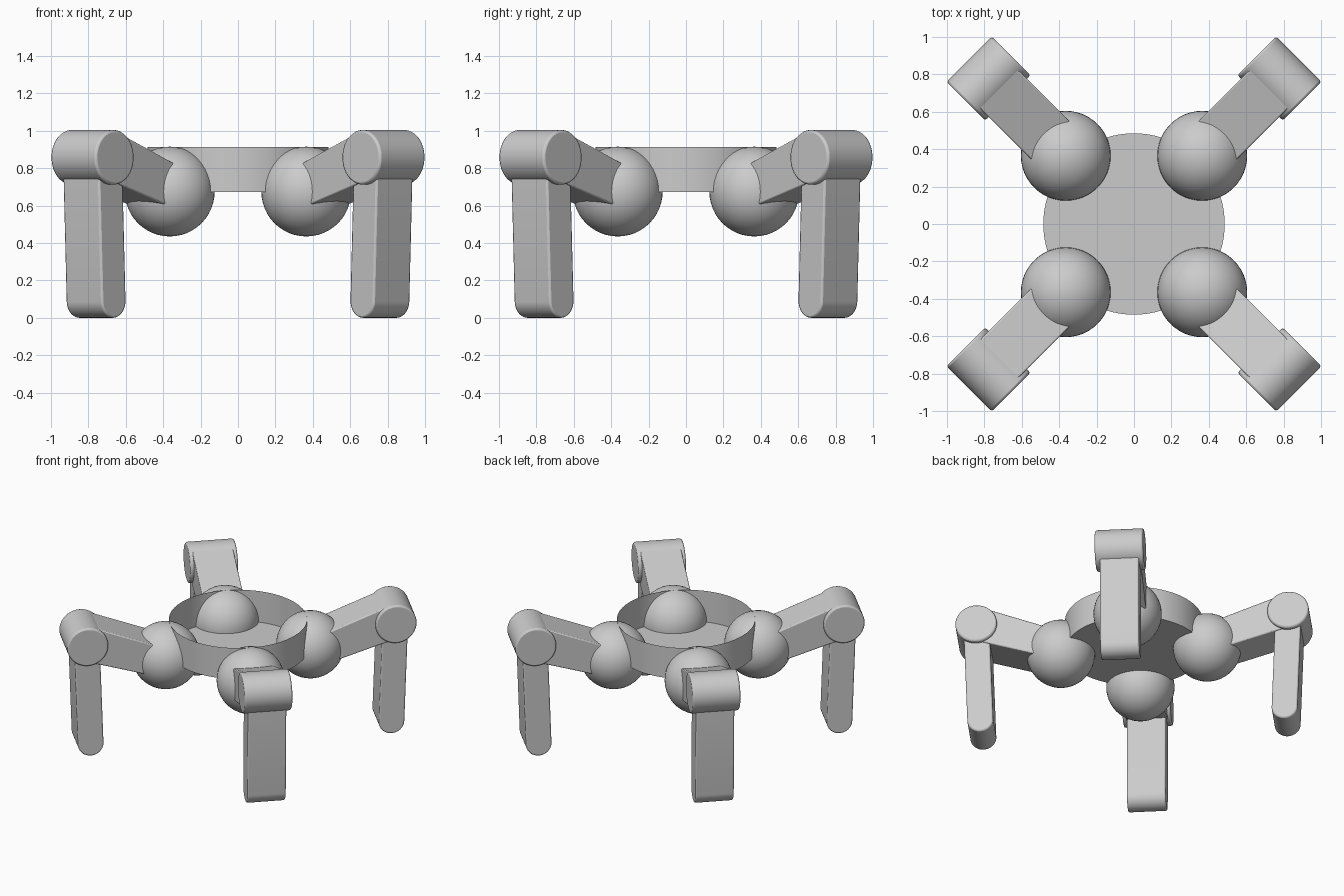
import bpy, bmesh, math
from mathutils import Matrix

if "Cube" in bpy.data.objects:
    bpy.data.objects.remove(bpy.data.objects["Cube"])

BALL_R = 0.516      # radial distance of the hip balls
KNEE = (1.10, 0.858)  # knee centre as (radius, height)
FOOT = (1.073, 0.091)


def make(name, bm, angle=0.0, bevel=0.0):
    """Turn a bmesh into a smooth object spun about z, with optional edge bevel."""
    bmesh.ops.recalc_face_normals(bm, faces=bm.faces)
    me = bpy.data.meshes.new(name)
    bm.to_mesh(me)
    bm.free()
    ob = bpy.data.objects.new(name, me)
    bpy.context.collection.objects.link(ob)
    ob.rotation_euler.z = angle
    if bevel:
        m = ob.modifiers.new("edge_bevel", 'BEVEL')
        m.width, m.segments = bevel, 2
        m.limit_method, m.angle_limit = 'ANGLE', math.radians(40)
    bpy.ops.object.select_all(action='DESELECT')
    ob.select_set(True)
    bpy.context.view_layer.objects.active = ob
    bpy.ops.object.shade_smooth_by_angle(angle=math.radians(35))
    return ob


def extrude_profile(points, width):
    """Extrude an (radius, height) outline sideways, centred on y = 0."""
    bm = bmesh.new()
    face = bm.faces.new([bm.verts.new((r, -width / 2, z)) for r, z in points])
    out = bmesh.ops.extrude_face_region(bm, geom=[face])
    moved = [v for v in out['geom'] if isinstance(v, bmesh.types.BMVert)]
    bmesh.ops.translate(bm, verts=moved, vec=(0, width, 0))
    return bm


def arc(centre, radius, start, end, steps):
    return [(centre[0] + radius * math.cos(start + (end - start) * i / steps),
             centre[1] + radius * math.sin(start + (end - start) * i / steps))
            for i in range(steps + 1)]


# Body: thin open-topped dish
bm = bmesh.new()
bmesh.ops.create_cone(bm, cap_ends=True, segments=96, radius1=0.485, radius2=0.485,
                      depth=0.24, matrix=Matrix.Translation((0, 0, 0.793)))
top = [f for f in bm.faces if f.normal.z > 0.9]
bmesh.ops.delete(bm, geom=top, context='FACES_ONLY')
make("body_dish", bm)

thigh_outline = [(0.55, 0.797), (1.046, 0.990), (1.12, 0.90), (1.10, 0.732), (0.60, 0.577)]
knee_outline = arc(KNEE, 0.146, 0, 2 * math.pi, 64)[:-1]
lean = math.atan2(KNEE[0] - FOOT[0], KNEE[1] - FOOT[1])
shin_outline = (arc(FOOT, 0.091, math.pi - lean, 2 * math.pi - lean, 24)
                + arc(KNEE, 0.091, -lean, math.pi - lean, 12))

# Four legs on the diagonals
for i, side in enumerate(("back_right", "back_left", "front_left", "front_right")):
    a = math.radians(45 + 90 * i)
    bm = bmesh.new()
    bmesh.ops.create_uvsphere(bm, u_segments=48, v_segments=24, radius=0.24,
                              matrix=Matrix.Translation((BALL_R, 0, 0.675)))
    make(side + "_hip_ball", bm, a)
    make(side + "_thigh", extrude_profile(thigh_outline, 0.29), a, 0.008)
    make(side + "_knee", extrude_profile(knee_outline, 0.342), a, 0.012)
    make(side + "_shin", extrude_profile(shin_outline, 0.274), a, 0.01)
